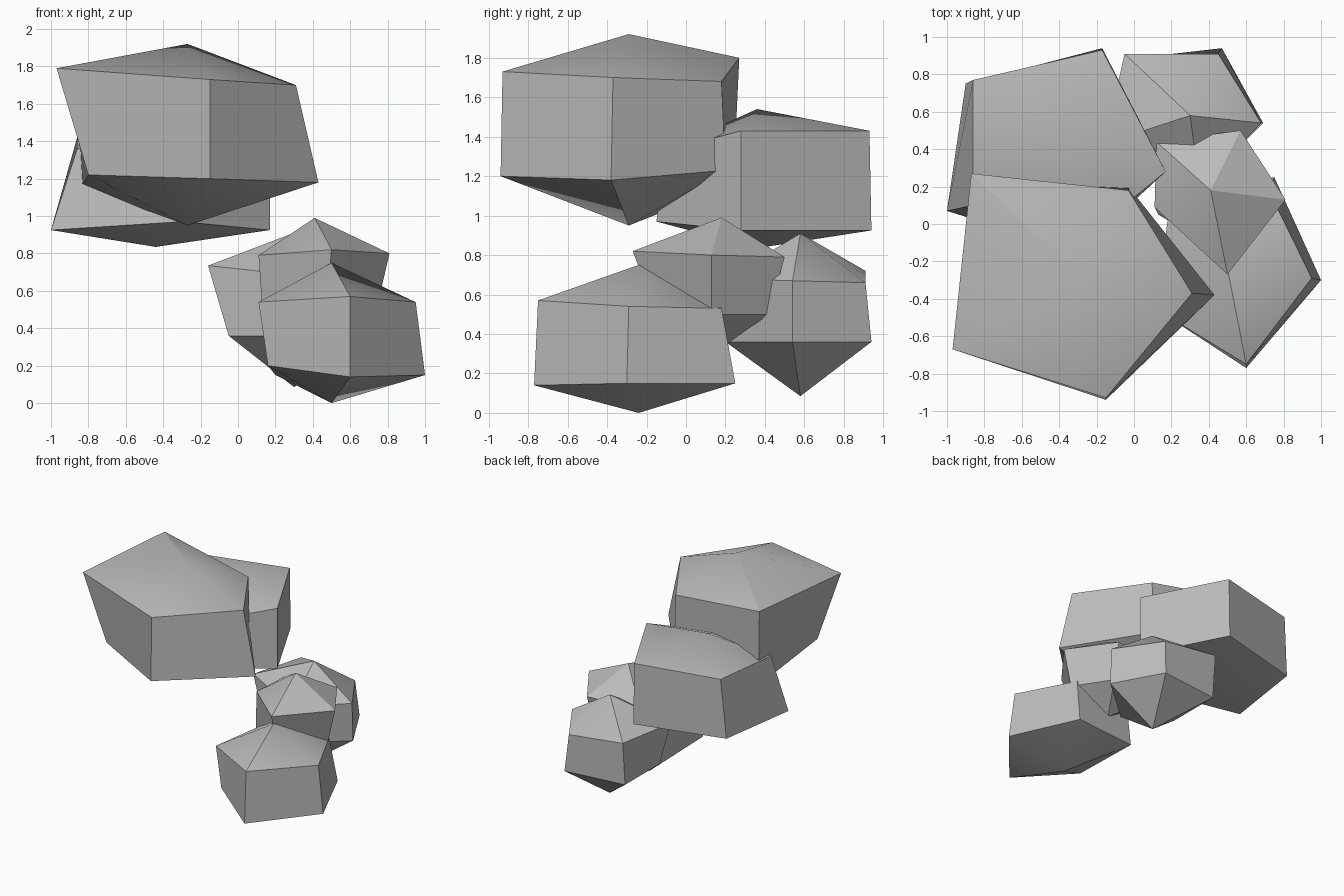
import bpy
import bmesh
import math

default_cube = bpy.data.objects.get("Cube")
if default_cube:
    bpy.data.objects.remove(default_cube, do_unlink=True)

# Single stone colour
stone = bpy.data.materials.new("stone_grey")
stone.use_nodes = True
grey = (0.5, 0.5, 0.5, 1.0)
stone.diffuse_color = grey
stone.node_tree.nodes["Principled BSDF"].inputs["Base Color"].default_value = grey


def make_rock(name, centre, bottom, top, shoulder, base_height, base):
    """Five-sided boulder: a peak, a shoulder ring, a base ring and a lower point.
    Rings run anticlockwise; base points use base_height unless given their own."""
    bm = bmesh.new()
    peak = bm.verts.new((*centre, top))
    point = bm.verts.new((*centre, bottom))
    upper = [bm.verts.new(p) for p in shoulder]
    lower = [bm.verts.new(p if len(p) == 3 else (*p, base_height)) for p in base]
    count = len(upper)
    for i in range(count):
        j = (i + 1) % count
        bm.faces.new((peak, upper[i], upper[j]))
        bm.faces.new((upper[i], lower[i], lower[j], upper[j]))
        bm.faces.new((point, lower[j], lower[i]))
    bmesh.ops.recalc_face_normals(bm, faces=bm.faces)

    mesh = bpy.data.meshes.new(name)
    bm.to_mesh(mesh)
    bm.free()
    mesh.materials.append(stone)
    rock = bpy.data.objects.new(name, mesh)
    bpy.context.collection.objects.link(rock)

    # Soft shading on the shallow caps, crisp edges around the sides
    bpy.ops.object.select_all(action="DESELECT")
    rock.select_set(True)
    bpy.context.view_layer.objects.active = rock
    bpy.ops.object.shade_smooth_by_angle(angle=math.radians(30))
    return rock


# Rings start at the front corner and run round by the model's left (+x)
make_rock(
    "large_front_rock", centre=(-.27, -.29), bottom=.95, top=1.92,
    shoulder=[(-.15, -.93, 1.73), (.31, -.37, 1.7), (-.03, .18, 1.68),
              (-.87, .27, 1.8), (-.97, -.67, 1.79)],
    base_height=1.2,
    base=[(-.15, -.94), (.43, -.38, 1.18), (-.03, .2, 1.23),
          (-.84, .24, 1.16), (-.8, -.6, 1.22)],
)

make_rock(
    "large_back_rock", centre=(-.44, .36), bottom=.835, top=1.54,
    shoulder=[(-.3, -.1, 1.33), (.17, .28, 1.43), (-.17, .93, 1.43),
              (-.86, .77, 1.42), (-.86, .1, 1.36)],
    base_height=.925,
    base=[(-.3, -.15, .97), (.17, .28), (-.17, .94), (-.9, .75), (-1, .07)],
)

make_rock(
    "low_front_rock", centre=(.5, -.24), bottom=0, top=.75,
    shoulder=[(.6, -.75, .57), (.95, -.29, .54), (.72, .18, .53),
              (.2, .15, .54), (.11, -.45, .54)],
    base_height=.15,
    base=[(.6, -.77, .14), (1, -.3), (.75, .25), (.2, .2), (.16, -.45, .2)],
)

make_rock(
    "middle_rock", centre=(.41, .18), bottom=.33, top=.99,
    shoulder=[(.5, -.27, .82), (.81, .13, .8), (.57, .5, .79),
              (.12, .44, .78), (.11, .09, .79)],
    base_height=.5,
    base=[(.47, -.15), (.74, .13), (.55, .42), (.15, .38), (.13, .05)],
)

make_rock(
    "low_back_rock", centre=(.3, .58), bottom=.085, top=.91,
    shoulder=[(.35, .2, .68), (.68, .54, .67), (.45, .91, .66),
              (-.05, .91, .72), (-.16, .43, .735)],
    base_height=.36,
    base=[(.3, .2), (.69, .54), (.47, .94), (-.05, .88), (-.05, .42)],
)
